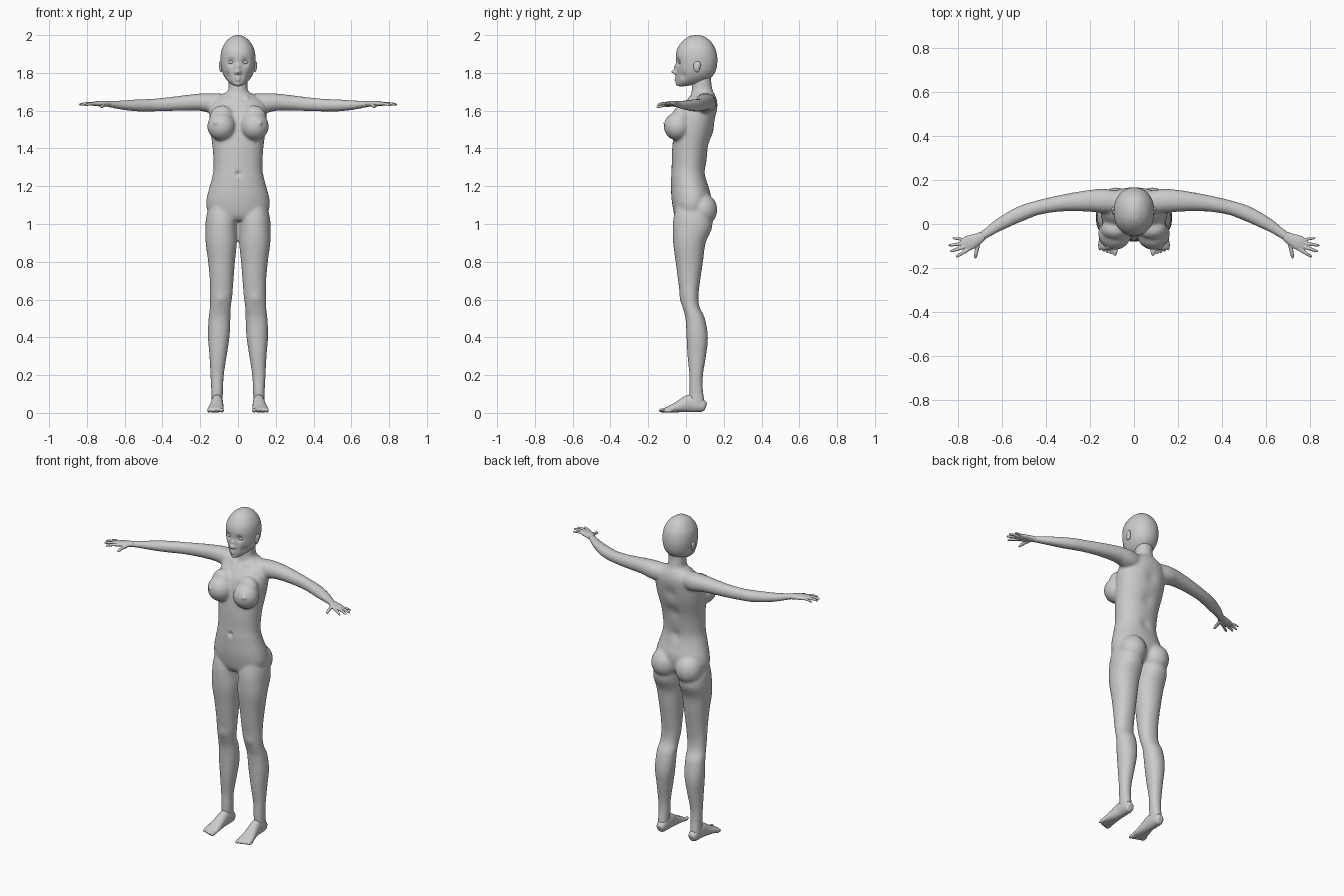
import bpy, bmesh, math
from mathutils import Vector, Matrix


def spline(rows, steps):
    """Catmull-Rom interpolation through rows of numbers."""
    out = []
    for i in range(len(rows) - 1):
        a, b = rows[max(i - 1, 0)], rows[i]
        c, d = rows[i + 1], rows[min(i + 2, len(rows) - 1)]
        for k in range(steps):
            t = k / steps
            out.append([0.5 * (2 * q + (r - p) * t + (2 * p - 5 * q + 4 * r - s) * t * t
                               + (3 * q - p - 3 * r + s) * t ** 3)
                        for p, q, r, s in zip(a, b, c, d)])
    return out + [list(rows[-1])]


def skin(bm, rings, n, power=2.15):
    """Skin a list of (centre, u, v) rings into a closed tube."""
    def bend(w):
        return math.copysign(abs(w) ** (2 / power), w)
    loops = []
    for c, u, v in rings:
        ang = [2 * math.pi * k / n for k in range(n)]
        loops.append([bm.verts.new(c + u * bend(math.cos(t)) + v * bend(math.sin(t))) for t in ang])
    for a, b in zip(loops, loops[1:]):
        for k in range(n):
            bm.faces.new((a[k], a[(k + 1) % n], b[(k + 1) % n], b[k]))
    bm.faces.new(loops[0])
    bm.faces.new(loops[-1])


def column(bm, rows, s=1, n=32, steps=5):
    """Upright loft; rows are z, x0, x1, y0, y1."""
    rings = []
    for z, x0, x1, y0, y1 in spline(rows, steps):
        rings.append((Vector((s * (x0 + x1) / 2, (y0 + y1) / 2, z)),
                      Vector(((x1 - x0) / 2, 0, 0)), Vector((0, (y1 - y0) / 2, 0))))
    skin(bm, rings, n)


def limb(bm, rows, s=1, n=20, steps=4):
    """Loft along a path; rows are x, y, z, half width, half height."""
    pts = spline(rows, steps)
    cs = [Vector((s * p[0], p[1], p[2])) for p in pts]
    rings = []
    for i, p in enumerate(pts):
        t = (cs[min(i + 1, len(cs) - 1)] - cs[max(i - 1, 0)]).normalized()
        side = t.cross(Vector((0, 0, 1))).normalized()
        rings.append((cs[i], side * p[3], side.cross(t) * p[4]))
    skin(bm, rings, n)


def ball(bm, c, r, s=1):
    m = Matrix.Translation((s * c[0], c[1], c[2])) @ Matrix.Diagonal((*r, 1))
    bmesh.ops.create_uvsphere(bm, u_segments=24, v_segments=16, radius=1, matrix=m)


def push(me, dents):
    """Soft sculpt strokes: centre, radius, offset, mirrored in x."""
    for c, r, off in dents:
        for s in ((1, -1) if c[0] else (1,)):
            p, o = Vector((s * c[0], c[1], c[2])), Vector((s * off[0], off[1], off[2]))
            for v in me.vertices:
                d = (v.co - p).length_squared / (r * r)
                if d < 8:
                    v.co += o * math.exp(-d)


def finish(name, bm, voxel=0, smooth=0, dents=()):
    bmesh.ops.recalc_face_normals(bm, faces=bm.faces)
    me = bpy.data.meshes.new(name)
    bm.to_mesh(me)
    bm.free()
    ob = bpy.data.objects.new(name, me)
    bpy.context.collection.objects.link(ob)
    bpy.ops.object.select_all(action='DESELECT')
    ob.select_set(True)
    bpy.context.view_layer.objects.active = ob
    if voxel:
        rm = ob.modifiers.new("fuse", 'REMESH')
        rm.mode, rm.voxel_size = 'VOXEL', voxel
        sm = ob.modifiers.new("soften", 'SMOOTH')
        sm.factor, sm.iterations = 0.5, smooth
        bpy.ops.object.convert(target='MESH')
    push(ob.data, dents)
    bpy.ops.object.shade_smooth()
    return ob


# Body: trunk and neck
bm = bmesh.new()
trunk = [(1.02, .09, -.045, .08), (1.05, .15, -.062, .115), (1.10, .168, -.072, .13),
         (1.15, .163, -.078, .132), (1.20, .149, -.079, .118), (1.25, .136, -.079, .106),
         (1.30, .129, -.076, .104), (1.40, .134, -.073, .119), (1.50, .147, -.062, .147),
         (1.58, .152, -.045, .162), (1.64, .14, -.008, .166), (1.68, .09, .025, .155),
         (1.705, .054, .03, .142), (1.75, .05, .034, .134), (1.80, .048, .04, .134)]
column(bm, [(z, -h, h, a, b) for z, h, a, b in trunk], n=48)
# Legs, arms, breasts and buttocks
leg = [(1.10, .03, .15, -.05, .10), (1.04, .005, .168, -.065, .132), (.98, .004, .173, -.07, .138),
       (.90, .006, .171, -.068, .104), (.80, .016, .158, -.055, .09), (.70, .024, .149, -.042, .075),
       (.62, .03, .148, -.03, .066), (.56, .038, .149, -.018, .072), (.50, .04, .156, -.003, .1),
       (.40, .045, .159, .003, .116), (.30, .06, .151, .008, .106), (.20, .075, .146, .018, .09),
       (.12, .079, .142, .018, .09), (.06, .082, .142, .02, .098), (.025, .085, .14, .03, .095)]
arm = [(.03, .10, 1.645, .05, .045), (.08, .10, 1.64, .052, .05), (.14, .105, 1.64, .055, .053),
       (.20, .105, 1.645, .05, .046), (.28, .10, 1.641, .042, .041), (.36, .09, 1.635, .036, .037),
       (.44, .073, 1.63, .033, .034), (.50, .053, 1.628, .035, .033), (.56, .025, 1.628, .033, .03),
       (.62, -.008, 1.63, .028, .024), (.67, -.042, 1.634, .022, .018), (.70, -.062, 1.636, .022, .015)]
for s in (1, -1):
    column(bm, leg, s)
    limb(bm, arm, s)
    ball(bm, (.088, -.045, 1.517), (.075, .073, .075), s)
    ball(bm, (.085, -.025, 1.56), (.066, .05, .068), s)
    ball(bm, (.083, .085, 1.075), (.08, .081, .088), s)
finish("body", bm, .0075, 8, [
    ((.118, -.108, 1.535), .009, (.004, -.012, 0)),          # nipples
    ((0, -.079, 1.265), .012, (0, .014, 0)),                 # navel
    ((0, .11, 1.27), .03, (0, -.008, 0)), ((0, .13, 1.42), .04, (0, -.008, 0)),
    ((0, .16, 1.55), .04, (0, -.008, 0)),                    # spine
    ((.05, .02, 1.672), .012, (0, -.008, .003)), ((.09, .035, 1.678), .012, (0, -.008, .003)),
    ((.09, -.03, .60), .03, (0, -.006, 0))])                 # collar bones, kneecaps

# Head with sculpted face
bm = bmesh.new()
skull = [(2.0, .012, .045, .07), (1.992, .032, .015, .096), (1.97, .06, -.016, .128),
         (1.935, .082, -.042, .152), (1.90, .091, -.053, .163), (1.86, .092, -.053, .166),
         (1.82, .087, -.051, .16), (1.79, .077, -.05, .146), (1.765, .062, -.05, .12),
         (1.745, .042, -.049, .08), (1.733, .022, -.044, .02), (1.729, .008, -.035, -.01)]
column(bm, [(z, -h, h, a, b) for z, h, a, b in skull], n=112, steps=6)
finish("head", bm, dents=[
    ((.037, -.044, 1.857), .018, (0, .014, 0)),              # eye sockets
    ((0, -.052, 1.806), .013, (0, -.028, 0)), ((0, -.052, 1.832), .012, (0, -.012, 0)),
    ((.011, -.055, 1.80), .008, (.002, -.008, 0)),           # nose
    ((.007, -.052, 1.776), .009, (0, -.007, 0)), ((.005, -.052, 1.762), .008, (0, -.008, 0)),
    ((0, -.05, 1.74), .014, (0, -.006, 0)),                  # lips and chin
    ((.06, -.02, 1.785), .02, (-.005, .004, 0))])            # cheeks

# Eyes and ears
for s, side in ((1, "left"), (-1, "right")):
    bm = bmesh.new()
    ball(bm, (.037, -.026, 1.856), (.018, .014, .010), s)
    finish(side + "_eye", bm)
    bm = bmesh.new()
    ball(bm, (.09, .057, 1.833), (.010, .018, .030), s)
    ball(bm, (.094, .066, 1.842), (.008, .013, .02), s)
    finish(side + "_ear", bm, .003, 3)

# Hands: palm, four fingers and thumb (root x, y, tip x, y, root z, tip z, radius)
palm = [(.685, -.052, 1.636, .021, .015), (.715, -.07, 1.637, .028, .015),
        (.75, -.086, 1.637, .034, .013), (.772, -.097, 1.636, .029, .009)]
fingers = [(.75, -.113, .808, -.15, 1.636, 1.628, .0085), (.76, -.1, .836, -.125, 1.637, 1.63, .0085),
           (.765, -.086, .843, -.098, 1.636, 1.631, .008), (.758, -.072, .826, -.064, 1.634, 1.63, .007),
           (.708, -.085, .722, -.156, 1.63, 1.617, .0095)]
for s, side in ((1, "left"), (-1, "right")):
    bm = bmesh.new()
    limb(bm, palm, s)
    for x0, y0, x1, y1, z0, z1, r in fingers:
        rows = [(x0 + (x1 - x0) * t, y0 + (y1 - y0) * t, z0 + (z1 - z0) * t + .004 * math.sin(3 * t),
                 r * k, r * k) for t, k in ((0, 1.1), (.35, 1), (.7, .9), (.93, .7), (1, .3))]
        limb(bm, rows, s, 12)
    finish(side + "_hand", bm, .0032, 3)

# Feet with toes
foot = [(.11, .105, .03, .014, .018), (.11, .094, .034, .026, .03), (.11, .06, .045, .031, .042),
        (.11, .02, .05, .032, .047), (.113, -.025, .037, .036, .035), (.117, -.07, .024, .042, .022),
        (.119, -.105, .016, .044, .014), (.12, -.116, .014, .04, .01)]
for s, side in ((1, "left"), (-1, "right")):
    bm = bmesh.new()
    limb(bm, foot, s)
    for i in range(5):
        r = .0115 if i == 0 else .0085
        ball(bm, (.086 + .003 * (i > 0) + .0165 * i, -.12 + .006 * i, r + .002), (r, .026, r), s)
    finish(side + "_foot", bm, .004, 3)
